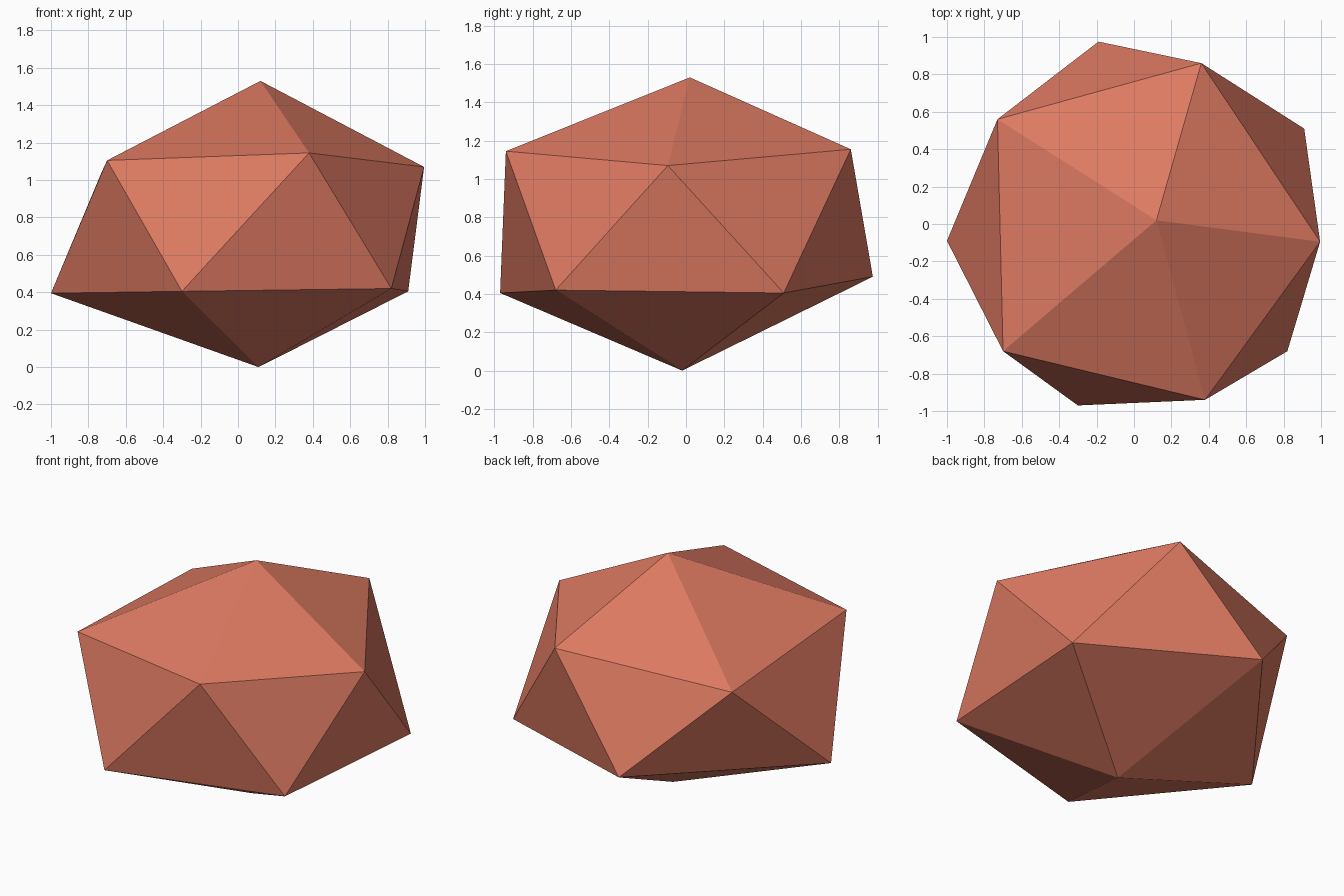
import bpy
import bmesh

cube = bpy.data.objects.get("Cube")
if cube:
    bpy.data.objects.remove(cube, do_unlink=True)

# One flat clay colour
clay = bpy.data.materials.new("clay_red")
clay.use_nodes = True
colour = (0.73, 0.195, 0.122, 1.0)
clay.diffuse_color = colour
clay.node_tree.nodes["Principled BSDF"].inputs["Base Color"].default_value = colour

# Irregular twenty-sided rock: two poles and two staggered rings of five
top = (0.12, 0.02, 1.53)
bottom = (0.11, -0.02, 0.0)
upper_ring = [(-0.70, -0.68, 1.105), (0.38, -0.94, 1.145), (0.995, -0.095, 1.07),
              (0.36, 0.86, 1.155), (-0.73, 0.56, 1.04)]
lower_ring = [(-0.30, -0.97, 0.405), (0.82, -0.68, 0.42), (0.91, 0.51, 0.405),
              (-0.19, 0.975, 0.49), (-1.0, -0.09, 0.395)]

bm = bmesh.new()
t, b = bm.verts.new(top), bm.verts.new(bottom)
up = [bm.verts.new(p) for p in upper_ring]
low = [bm.verts.new(p) for p in lower_ring]

# Each fifth has a cap face, two belt faces and a base face
for i in range(5):
    j = (i + 1) % 5
    bm.faces.new((t, up[i], up[j]))
    bm.faces.new((up[i], low[i], up[j]))
    bm.faces.new((low[i], low[j], up[j]))
    bm.faces.new((b, low[j], low[i]))
bmesh.ops.recalc_face_normals(bm, faces=bm.faces[:])

mesh = bpy.data.meshes.new("rock")
bm.to_mesh(mesh)
bm.free()
mesh.materials.append(clay)
rock = bpy.data.objects.new("rock", mesh)
bpy.context.scene.collection.objects.link(rock)
